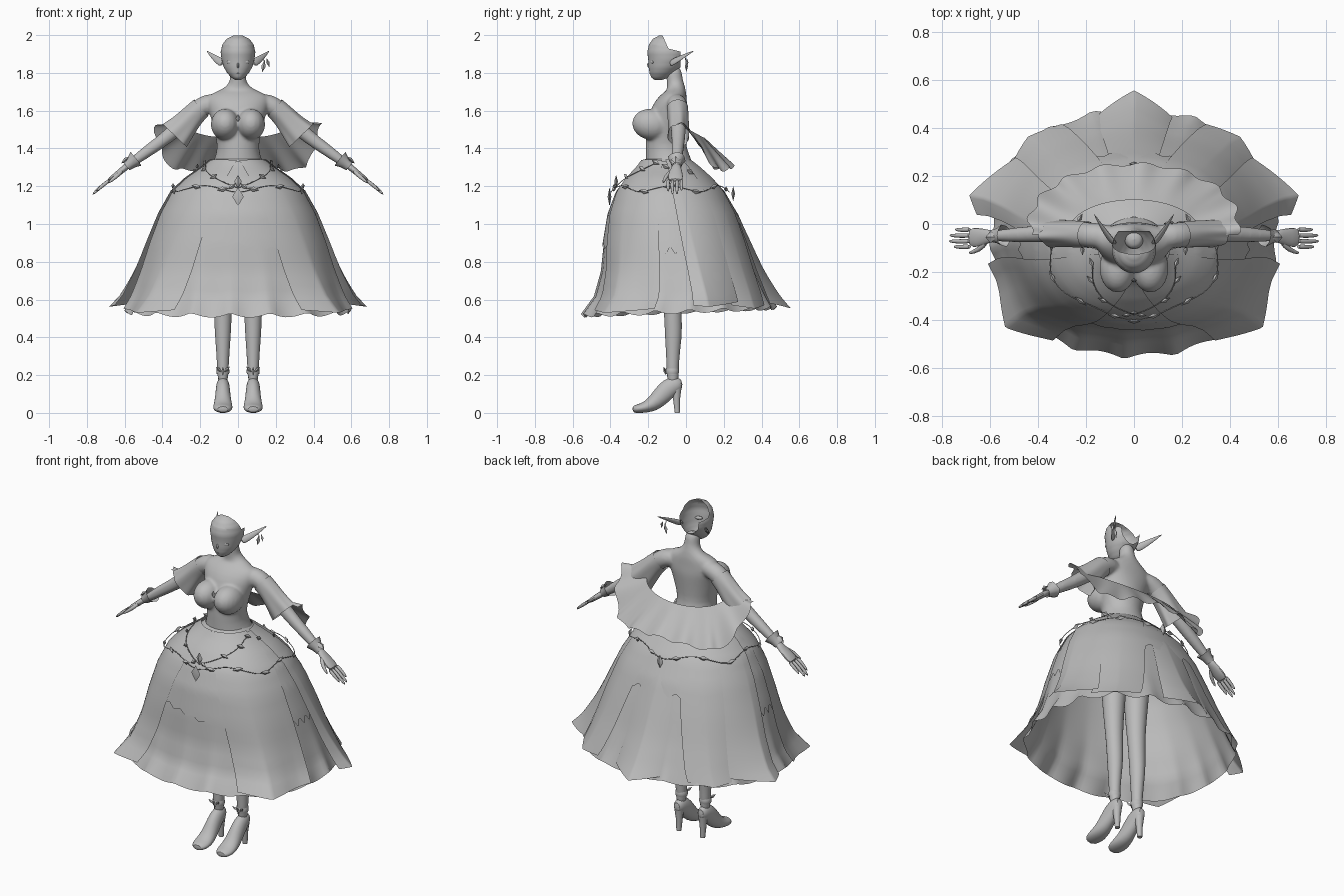
import bpy, bmesh, math
from mathutils import Vector, Matrix

if "Cube" in bpy.data.objects:
    bpy.data.objects.remove(bpy.data.objects["Cube"])

grey = bpy.data.materials.new("plain grey")
grey.diffuse_color = (0.5, 0.5, 0.5, 1)
grey.use_nodes = True
grey.node_tree.nodes["Principled BSDF"].inputs["Base Color"].default_value = grey.diffuse_color
SIDES = ((1, "left"), (-1, "right"))


def finish(name, bm, angle=50, subsurf=0):
    bmesh.ops.recalc_face_normals(bm, faces=bm.faces[:])
    me = bpy.data.meshes.new(name)
    bm.to_mesh(me)
    bm.free()
    ob = bpy.data.objects.new(name, me)
    bpy.context.collection.objects.link(ob)
    me.materials.append(grey)
    if subsurf:
        ob.modifiers.new("round", 'SUBSURF').levels = subsurf
    bpy.ops.object.select_all(action='DESELECT')
    ob.select_set(True)
    bpy.context.view_layer.objects.active = ob
    bpy.ops.object.shade_smooth_by_angle(angle=math.radians(angle))
    return ob


def sheet(bm, rows, closed=False):
    """Skin rows of points with quads."""
    vs = [[bm.verts.new(p) for p in r] for r in rows]
    n = len(rows[0])
    for a, b in zip(vs, vs[1:]):
        for i in range(n if closed else n - 1):
            j = (i + 1) % n
            bm.faces.new((a[i], a[j], b[j], b[i]))
    return vs


def tube(name, pts, radii, n=12, ref=(0, 1, 0), caps=True, subsurf=1, wave=0):
    """Elliptical sections along a path; radii are (across, along ref)."""
    pts = [Vector(p) for p in pts]
    rows = []
    for i, (p, r) in enumerate(zip(pts, radii)):
        t = (pts[min(i + 1, len(pts) - 1)] - pts[max(i - 1, 0)]).normalized()
        side = t.cross(Vector(ref)).normalized()
        up = side.cross(t)
        ra, rb = r if isinstance(r, tuple) else (r, r)
        row = []
        for k in range(n):
            a = math.tau * k / n
            w = 1 + wave * i / len(pts) * math.sin(a * 6)
            row.append(p + side * ra * w * math.cos(a) + up * rb * w * math.sin(a))
        rows.append(row)
    bm = bmesh.new()
    vs = sheet(bm, rows, True)
    if caps:
        bm.faces.new(vs[0])
        bm.faces.new(vs[-1])
    return finish(name, bm, 50, subsurf)


def ball(name, loc, size, u=20, v=12, rot=(0, 0, 0)):
    bm = bmesh.new()
    bmesh.ops.create_uvsphere(bm, u_segments=u, v_segments=v, radius=1)
    turn = Matrix.Rotation(rot[2], 4, 'Z') @ Matrix.Rotation(rot[1], 4, 'Y') @ Matrix.Rotation(rot[0], 4, 'X')
    bm.transform(Matrix.Translation(loc) @ turn @ Matrix.Diagonal((*size, 1)))
    return finish(name, bm, 40)


def gem(name, loc, size, rot=(0, 0, 0)):
    ball(name, loc, size, 4, 2, rot)


# Skirt surface: z, half width, front y, back y
SK = [(1.345, .12, -.215, 0), (1.30, .175, -.25, .06), (1.24, .265, -.31, .13), (1.17, .34, -.365, .195),
      (1.05, .405, -.41, .265), (.90, .46, -.435, .325), (.75, .505, -.45, .38), (.62, .55, -.485, .435), (.53, .595, -.55, .475)]


def surf(s, th, off=0, ripple=0):
    f = max(0, min(s, 1)) * (len(SK) - 1)
    i = min(int(f), len(SK) - 2)
    z, rx, yf, yb = [a + (b - a) * (f - i) for a, b in zip(SK[i], SK[i + 1])]
    w = ripple * s ** 6
    fold = 1 - abs(math.sin(th * 9 + .6)) * 2
    off += w * .012 * fold + .02 * s * math.sin(th * 2) ** 2
    z += w * (.012 * fold + .02 * (.3 - math.cos(th)))
    return Vector(((rx + off) * math.sin(th), (yf + yb) / 2 - ((yb - yf) / 2 + off) * math.cos(th), z + off * (1 - s) * .5))


def panel(name, top, bottom, s0, send, off, flare=None):
    """Cloth piece over the skirt between two angles that change down its length."""
    bm, rows = bmesh.new(), []
    for j in range(25):
        row = []
        for i in range(33):
            u, v = i / 32, j / 24
            s = s0 + (send(u) - s0) * v
            c = v ** .7
            a = top[0] + (bottom[0] - top[0]) * c
            b = top[1] + (bottom[1] - top[1]) * c
            row.append(surf(s, math.radians(a + (b - a) * u), off + (flare(u) * v ** 4 if flare else 0)))
        rows.append(row)
    sheet(bm, rows)
    finish(name, bm, 60)


bm = bmesh.new()
sheet(bm, [[surf(j / 32, math.tau * i / 144, 0, 1) for i in range(144)] for j in range(33)], True)
finish("underskirt", bm, 60)
panel("front_apron", (-8, 8), (-30, 40), .05, lambda u: .60 + .07 * u + .008 * math.sin(u * 40), .006)


def tip(u0, amount, slope=1.8, power=1.5):
    return lambda u: amount * max(0, 1 - slope * abs(u - u0)) ** power


for sx, side in SIDES:
    panel(side + "_front_petal", (2 * sx, 80 * sx), (33 * sx, 76 * sx), .03,
          lambda u: 1 - .05 * abs(u - .4), .012, lambda u: tip(.4, .07, 2.2)(u) + tip(1, .025, 3)(u))
    panel(side + "_side_petal", (88 * sx, 128 * sx), (97 * sx, 126 * sx), .03,
          lambda u: .96 - .05 * abs(u - .25), .016, tip(.25, .105, 1.1))
    panel(side + "_back_petal", (122 * sx, 179 * sx), (122 * sx, 150 * sx), .03,
          lambda u: .97 - .05 * abs(u - .5), .012, tip(.5, .02))
    panel(side + "_side_ruffle", (70 * sx, 95 * sx), (72 * sx, 102 * sx), .05,
          lambda u: .66 + .015 * math.sin(u * 25), .007)
panel("back_tail", (170, 190), (164, 196), .03, lambda u: .97 - .08 * abs(u - .5), .005, tip(.5, .085, 2, 1))
panel("back_apron", (172, 188), (145, 215), .05, lambda u: .55 + .01 * math.sin(u * 40), .009)

# Torso, bust and arms are fused into one smooth body. Torso: z, y, half width, half depth
T = [(1.05, -.07, .165, .12), (1.2, -.07, .17, .125), (1.3, -.09, .145, .13), (1.36, -.10, .118, .115), (1.42, -.108, .108, .107),
     (1.5, -.105, .13, .108), (1.58, -.092, .148, .102), (1.63, -.075, .168, .09), (1.67, -.06, .17, .068), (1.695, -.052, .13, .056),
     (1.72, -.052, .07, .048), (1.75, -.058, .045, .044), (1.78, -.062, .042, .043), (1.835, -.068, .04, .041)]
parts = [tube("body", [(0, t[1], t[0]) for t in T], [(t[2], t[3]) for t in T], 24)]
for sx, side in SIDES:
    parts.append(ball(side + "_bust", (.068 * sx, -.182, 1.527), (.076, .104, .083), rot=(-.15, 0, 0)))
    parts.append(tube(side + "_arm", [(x * sx, y, z) for x, y, z in (
        (.06, -.052, 1.64), (.13, -.05, 1.645), (.185, -.046, 1.627), (.235, -.042, 1.583), (.30, -.04, 1.525),
        (.38, -.04, 1.455), (.48, -.045, 1.385), (.55, -.048, 1.333), (.6, -.05, 1.297))], [.035, .053, .056, .05, .043, .037, .033, .026, .02], 14))
for p in parts:
    p.select_set(True)
bpy.context.view_layer.objects.active = parts[0]
bpy.ops.object.convert(target='MESH')
bpy.ops.object.join()
body = bpy.context.view_layer.objects.active
body.name = "body"
fuse = body.modifiers.new("fuse", 'REMESH')
fuse.mode, fuse.voxel_size, fuse.use_smooth_shade = 'VOXEL', .008, True
soft = body.modifiers.new("soften", 'SMOOTH')
soft.factor, soft.iterations = .5, 8
gem("bust_pendant", (0, -.235, 1.56), (.012, .008, .022))

# Face shell, open behind the crown: z, front y, back y, half width
H = [(1.762, -.165, -.13, .014), (1.775, -.183, -.09, .035), (1.80, -.193, -.06, .058), (1.83, -.198, -.03, .075),
     (1.87, -.20, -.005, .087), (1.91, -.205, 0, .092), (1.95, -.196, -.02, .083), (1.98, -.175, -.05, .06), (1.999, -.14, -.10, .022)]
rows = []
for a, b in zip(H, H[1:] + H[-1:]):
    for k in range(3 if a is not b else 1):
        z, f, r, w = [p + (q - p) * k / 3 for p, q in zip(a, b)]
        rows.append([(w * math.sin(t), (f + r) / 2 - (r - f) / 2 * math.cos(t), z) for t in [math.tau * i / 40 for i in range(40)]])
bm = bmesh.new()
vs = sheet(bm, rows, True)
bm.faces.new(vs[0])
bm.faces.new(vs[-1])
for co, no in (((0, -.03, 1.8), (0, 1, 0)), ((0, -.125, 2), (0, 1, .45)), ((0, -.10, 1.93), (0, .25, 1))):
    bmesh.ops.bisect_plane(bm, geom=bm.verts[:] + bm.edges[:] + bm.faces[:], plane_co=co, plane_no=no)
cut = []
for f in bm.faces:
    c = f.calc_center_median()
    crown = (c.y + .125) + .45 * (c.z - 2) > 0 and .25 * (c.y + .10) + (c.z - 1.93) > 0
    if c.y > -.03 or crown:
        cut.append(f)
bmesh.ops.delete(bm, geom=cut, context='FACES')
finish("face_shell", bm, 60)
ball("nose", (0, -.195, 1.838), (.007, .010, .016), 10, 8, (.35, 0, 0))
ball("lips", (0, -.187, 1.797), (.013, .006, .004), 10, 6)

# Ears, eyes, hands, sleeves, legs and shoes
for sx, side in SIDES:
    def m(pts):
        return [(p[0] * sx, p[1], p[2]) for p in pts]

    ball(side + "_eyelid", (.04 * sx, -.180, 1.857), (.022, .008, .010), 14, 8, (0, 0, .35 * sx))
    tube(side + "_ear", m([(.078, -.085, 1.848), (.10, -.06, 1.862), (.135, -.01, 1.89), (.168, .045, 1.918)]),
         [(.022, .010), (.023, .010), (.014, .006), (.001, .001)], 8)
    tube(side + "_palm", m([(.575, -.05, 1.317), (.61, -.052, 1.288), (.65, -.056, 1.255), (.69, -.057, 1.225)]),
         [(.02, .022), (.017, .031), (.016, .044), (.012, .042)], 10)
    for k, (y, length) in enumerate(((-.094, .085), (-.071, .108), (-.047, .105), (-.023, .08))):
        tube(f"{side}_finger_{k}", m([(.675, y, 1.236), (.675 + length * .5, y - .002, 1.236 - length * .38), (.672 + length * .93, y, 1.236 - length * .76)]),
             [.011, .0105, .006], 8)
    tube(side + "_thumb", m([(.61, -.07, 1.285), (.645, -.11, 1.25), (.69, -.122, 1.215)]), [.013, .012, .006], 8)
    tube(side + "_sleeve", m([(.195, -.045, 1.615), (.235, -.042, 1.58), (.285, -.04, 1.52), (.335, -.04, 1.468)]),
         [(.058, .056), (.06, .055), (.07, .055), (.086, .056)], 36, caps=False, wave=.08)
    tube(side + "_cuff", m([(.59, -.05, 1.305), (.565, -.05, 1.325), (.54, -.049, 1.345)]), [.026, .032, .046], 10, caps=False, subsurf=0, wave=.1)
    gem(side + "_cuff_jewel", (.595 * sx, -.055, 1.34), (.03, .025, .012), (0, .7 * sx, 0))
    x = .08 * sx
    tube(side + "_leg", [(x, -.07, 1.15), (x, -.075, .95), (x, -.08, .75), (x, -.075, .62), (x, -.068, .5), (x, -.066, .4), (x, -.072, .25), (x, -.068, .15)],
         [.08, .075, .06, .05, .047, (.042, .046), .03, (.03, .035)], 16)
    S = [(-.018, .15, .02, .026), (-.05, .152, .034, .046), (-.09, .134, .038, .055), (-.135, .085, .042, .05),
         (-.175, .046, .049, .042), (-.22, .028, .054, .029), (-.255, .022, .049, .024), (-.285, .018, .03, .018)]
    tube(side + "_shoe", [(x, s[0], s[1]) for s in S], [(s[3], s[2]) for s in S], 14, (1, 0, 0))
    tube(side + "_heel", [(x, -.05, .15), (x, -.05, .07), (x, -.046, 0)], [(.03, .03), (.019, .019), (.014, .014)], 10, subsurf=0)
    tube(side + "_anklet", [(x, -.072, .205), (x, -.072, .22), (x, -.072, .235)], [.034, .038, .034], 12, caps=False)
    for k in (-1, 0, 1):
        gem(f"{side}_anklet_leaf_{k}", (x + .022 * k, -.112, .22 + .01 * abs(k)), (.009, .007, .022), (.3, .8 * k, 0))

# Scalloped cape hanging from the sleeves behind the back
bm, rows = bmesh.new(), []
for j in range(9):
    v, row = j / 8, []
    for i in range(97):
        p = math.radians(-100 + 200 * i / 96)
        t = abs(p) / math.radians(100)
        w = 1 + .03 * v * v * math.sin(p * 16)
        k = max(0, (t - .45) / .55)
        z_out = 1.305 - .02 * math.sin(2 * p) ** 2 + .23 * k * k * (3 - 2 * k)
        z_in = 1.455 + .095 * t * t
        row.append(((.27 + .165 * v) * w * math.sin(p), -.03 + .03 * v + (.13 + .12 * v) * w * math.cos(p),
                    z_in + (z_out - z_in) * v + .01 * v * math.sin(p * 16 + 1)))
    rows.append(row)
sheet(bm, rows)
finish("cape", bm, 60)


# Garlands with leaf gems around the hips
def strand(name, pts, closed=False):
    cu = bpy.data.curves.new(name, 'CURVE')
    cu.dimensions = '3D'
    cu.bevel_depth, cu.bevel_resolution = .0022, 1
    sp = cu.splines.new('POLY')
    sp.points.add(len(pts) - 1)
    for q, p in zip(sp.points, pts):
        q.co = (*p, 1)
    sp.use_cyclic_u = closed
    cu.materials.append(grey)
    bpy.context.collection.objects.link(bpy.data.objects.new(name, cu))


def hip(th):
    return surf(.36 + .025 * math.cos(th * 6), th, .028)


strand("hip_garland", [hip(math.tau * i / 72) for i in range(72)], True)
strand("waist_garland", [surf(.35 - .26 * abs(i) / 15, i * .08, .022) for i in range(-15, 16)])
for k in range(14):
    th = math.tau * (k + .5) / 14
    gem(f"garland_leaf_{k}", hip(th), (.032, .010, .014), (0, .2 * (-1) ** k, th))
for sx, side in SIDES:
    for k, (th, s) in enumerate(((.45, .25), (.85, .17), (1.2, .09), (1.5, .14), (2.1, .2))):
        gem(f"{side}_waist_leaf_{k}", surf(s, th * sx, .03), (.026, .009, .013), (0, .5 * sx, th * sx))
    gem(side + "_pendant_leaf", (.032 * sx, -.38, 1.2), (.026, .008, .012), (0, .6 * sx, 0))
gem("pendant_top", (0, -.37, 1.225), (.02, .01, .035))
gem("pendant_bottom", (0, -.405, 1.145), (.03, .01, .05))
gem("back_pendant", (0, .25, 1.16), (.022, .01, .04))

# Single earring
strand("earring_wire", [(.135, -.005, 1.885), (.138, 0, 1.86)])
gem("earring_leaf_a", (.135, .002, 1.835), (.012, .008, .032), (0, .2, 0))
gem("earring_leaf_b", (.158, .005, 1.855), (.009, .008, .025), (0, -.3, 0))
